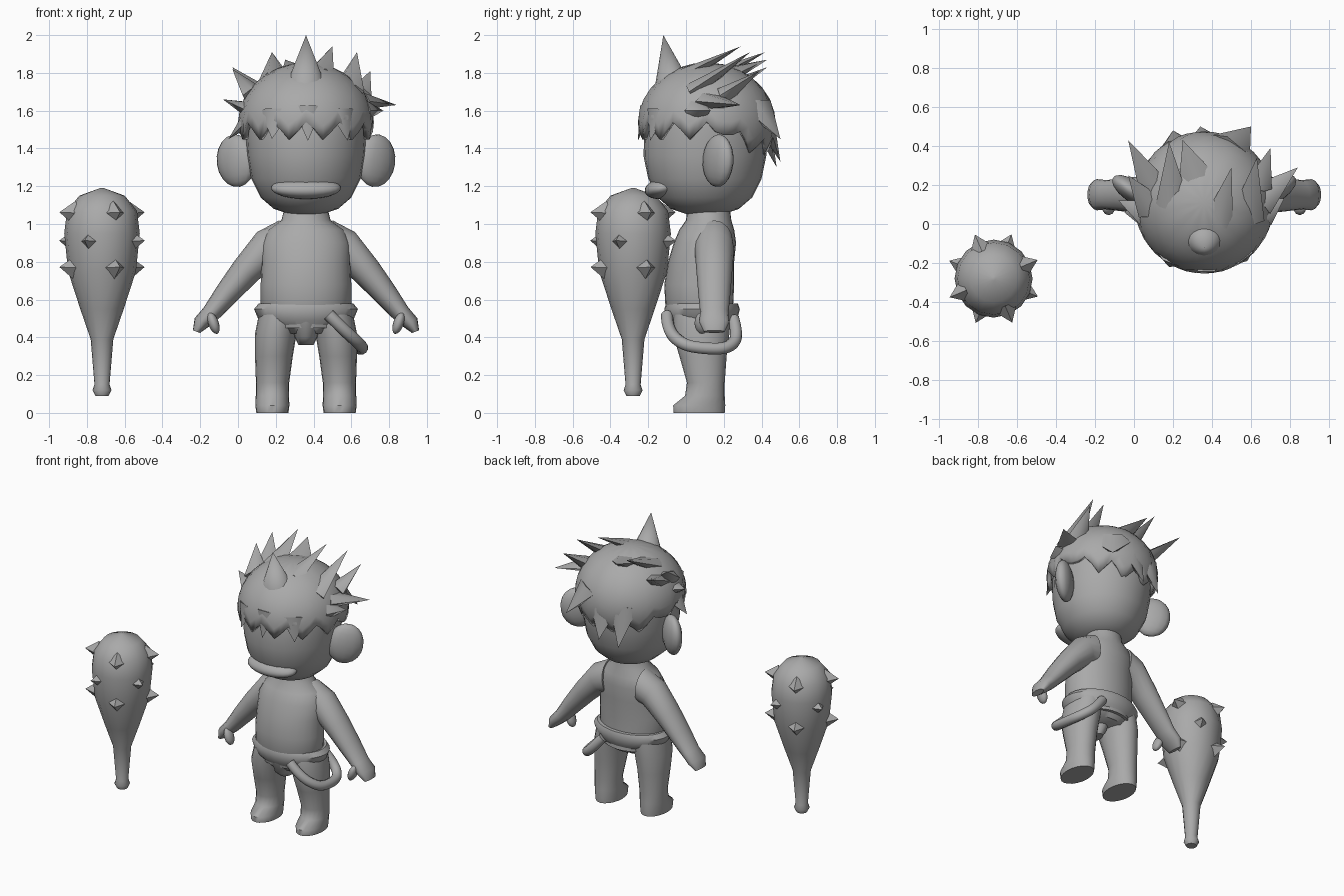
import bpy, bmesh, math
from mathutils import Vector, Matrix

if "Cube" in bpy.data.objects:
    bpy.data.objects.remove(bpy.data.objects["Cube"])

CX = 0.36  # figure centre line
grey = bpy.data.materials.new("plain grey")
grey.use_nodes = True
grey.diffuse_color = (0.4, 0.4, 0.4, 1)
grey.node_tree.nodes["Principled BSDF"].inputs["Base Color"].default_value = (0.4, 0.4, 0.4, 1)


def finish(name, bm, smooth=40):
    bmesh.ops.recalc_face_normals(bm, faces=bm.faces)
    me = bpy.data.meshes.new(name)
    bm.to_mesh(me)
    bm.free()
    me.materials.append(grey)
    ob = bpy.data.objects.new(name, me)
    bpy.context.collection.objects.link(ob)
    if smooth:
        bpy.ops.object.select_all(action='DESELECT')
        ob.select_set(True)
        bpy.context.view_layer.objects.active = ob
        bpy.ops.object.shade_smooth_by_angle(angle=math.radians(smooth))
    return ob


def loft(name, rings, sides=20, smooth=50):
    """Skin elliptical rings: (x, y, z, rx, ry, tilt about y in degrees)."""
    bm = bmesh.new()
    loops = []
    for x, y, z, rx, ry, tilt in rings:
        rot = Matrix.Rotation(math.radians(tilt), 3, 'Y')
        loops.append([bm.verts.new(Vector((x, y, z)) + rot @ Vector(
            (rx * math.cos(a), ry * math.sin(a), 0)))
            for a in (math.tau * i / sides for i in range(sides))])
    for low, up in zip(loops, loops[1:]):
        for i in range(sides):
            j = (i + 1) % sides
            bm.faces.new((low[i], low[j], up[j], up[i]))
    bm.faces.new(loops[0])
    bm.faces.new(loops[-1])
    return finish(name, bm, smooth)


def ball(name, centre, size, turn=(0, 0, 0), u=24, v=16):
    bm = bmesh.new()
    bmesh.ops.create_uvsphere(bm, u_segments=u, v_segments=v, radius=1)
    rot = Matrix.Identity(3)
    for axis, deg in zip("XYZ", turn):
        rot = Matrix.Rotation(math.radians(deg), 3, axis) @ rot
    for vert in bm.verts:
        vert.co = Vector(centre) + rot @ (vert.co * Vector(size))
    return finish(name, bm, 60)


def spike(name, base, tip, width, depth, sides=4, smooth=0):
    """Tapered point from base to tip, widest across the horizontal."""
    base, tip = Vector(base), Vector(tip)
    axis = (tip - base).normalized()
    side = axis.cross(Vector((0, 0, 1)))
    side = side.normalized() if side.length > 0.05 else Vector((1, 0, 0))
    up = side.cross(axis)
    bm = bmesh.new()
    ring = [bm.verts.new(base + side * width * math.cos(a) + up * depth * math.sin(a))
            for a in (math.tau * i / sides for i in range(sides))]
    point = bm.verts.new(tip)
    for i in range(sides):
        bm.faces.new((ring[i], ring[(i + 1) % sides], point))
    bm.faces.new(ring)
    return finish(name, bm, smooth)


# Club with rows of square studs
bx, by = -0.72, -0.28
loft("club", [(bx, by, z, r, r, 0) for z, r in (
    (0.09, 0.035), (0.12, 0.05), (0.15, 0.04), (0.39, 0.06), (0.55, 0.115), (0.75, 0.18),
    (0.95, 0.2), (1.07, 0.185), (1.15, 0.12), (1.19, 0.01))], 16)
for row, (z, start) in enumerate(((1.05, -67), (0.9, -112), (0.76, -67))):
    for k in range(4):
        a = math.radians(start + 90 * k)
        d = Vector((math.cos(a), math.sin(a), 0.05))
        p = Vector((bx, by, z))
        spike(f"club_stud_{row}_{k}", p + d * 0.155, p + d * 0.245, 0.065, 0.065)

# Head, mouth and horn
loft("head", [(CX, y, z, rx, ry, 0) for z, y, rx, ry in (
    (1.05, 0.1, 0.08, 0.09), (1.08, 0.1, 0.17, 0.18), (1.14, 0.1, 0.24, 0.25),
    (1.24, 0.1, 0.29, 0.3), (1.36, 0.1, 0.31, 0.325), (1.5, 0.11, 0.32, 0.33),
    (1.64, 0.12, 0.31, 0.31), (1.75, 0.12, 0.22, 0.22), (1.8, 0.12, 0.08, 0.08))], 28)
ball("mouth", (CX, -0.125, 1.19), (0.185, 0.095, 0.055), (12, 0, 0))
spike("horn", (CX, -0.07, 1.72), (CX, -0.12, 2.0), 0.11, 0.1, 16, 50)

# Hair cap with a jagged hem, lower at the back
bm = bmesh.new()
cols, rows = 48, 8
grid = []
for i in range(cols):
    a = math.tau * i / cols
    back = math.sin(a)
    hem = 1.49 - 0.1 * max(0, back) + (0.05, 0.01, -0.045, 0.0)[i % 4]
    if abs(back - 0.1) < 0.3:
        hem = max(hem, 1.47)
    line = []
    for j in range(rows):
        t = j / rows
        ang = math.asin(max(-1, (hem - 1.53) / 0.33)) * (1 - t) + math.pi / 2 * t
        r = math.cos(ang)
        line.append(bm.verts.new((CX + 0.36 * r * math.cos(a), 0.11 + 0.365 * r * back,
                                  1.53 + 0.325 * math.sin(ang))))
    grid.append(line)
crown = bm.verts.new((CX, 0.11, 1.855))
for i in range(cols):
    a, b = grid[i], grid[(i + 1) % cols]
    for j in range(rows - 1):
        bm.faces.new((a[j], b[j], b[j + 1], a[j + 1]))
    bm.faces.new((a[-1], b[-1], crown))
cap = finish("hair_cap", bm, 50)
shell = cap.modifiers.new("thickness", 'SOLIDIFY')
shell.thickness = 0.03

# Hair locks: base, tip, half width, half depth
locks = (
    ((0.12, 0.15, 1.68), (-0.03, 0.43, 1.83), 0.09, 0.05),
    ((0.2, 0.1, 1.76), (0.18, 0.42, 1.91), 0.09, 0.05),
    ((0.43, 0.0, 1.79), (0.5, 0.29, 1.94), 0.08, 0.04),
    ((0.58, 0.03, 1.7), (0.63, 0.34, 1.91), 0.09, 0.05),
    ((0.64, 0.2, 1.68), (0.7, 0.39, 1.81), 0.07, 0.05),
    ((0.64, 0.12, 1.65), (0.84, 0.29, 1.63), 0.09, 0.05),
    ((0.66, 0.06, 1.6), (0.77, 0.13, 1.6), 0.08, 0.06),
    ((0.09, 0.08, 1.68), (-0.03, 0.25, 1.82), 0.08, 0.05),
    ((0.08, 0.05, 1.6), (-0.08, 0.12, 1.66), 0.08, 0.05),
    ((0.06, 0.06, 1.56), (-0.05, 0.06, 1.45), 0.09, 0.05),
    ((0.33, 0.2, 1.78), (0.25, 0.43, 1.87), 0.11, 0.05),
    ((0.5, 0.38, 1.62), (0.6, 0.5, 1.45), 0.12, 0.06),
    ((0.36, 0.4, 1.58), (0.34, 0.5, 1.33), 0.12, 0.06),
    ((0.22, 0.39, 1.56), (0.2, 0.48, 1.3), 0.1, 0.05),
    ((0.37, -0.21, 1.62), (0.37, -0.255, 1.44), 0.08, 0.04),
    ((0.2, -0.17, 1.6), (0.18, -0.22, 1.45), 0.09, 0.04),
    ((0.55, -0.15, 1.6), (0.58, -0.19, 1.44), 0.09, 0.04))
for n, lock in enumerate(locks):
    spike(f"hair_lock_{n + 1}", *lock, sides=6, smooth=60)

# Torso and waist wrap
loft("torso", [(CX, y, z, rx, ry, 0) for z, y, rx, ry in (
    (0.45, 0.09, 0.2, 0.17), (0.58, 0.07, 0.24, 0.18), (0.68, 0.07, 0.24, 0.185),
    (0.8, 0.08, 0.235, 0.175), (0.9, 0.1, 0.235, 0.165), (0.97, 0.11, 0.2, 0.145),
    (1.02, 0.12, 0.13, 0.12), (1.1, 0.12, 0.11, 0.11))], 28)
loft("waist_wrap", [(CX, 0.085, z, rx, ry, 0) for z, rx, ry in (
    (0.42, 0.15, 0.13), (0.49, 0.25, 0.185), (0.55, 0.275, 0.2), (0.58, 0.25, 0.19))], 28)
loft("front_flap", [(CX, y, z, rx, ry, 0) for z, y, rx, ry in (
    (0.36, 0.04, 0.04, 0.06), (0.4, 0.03, 0.06, 0.1), (0.5, 0.03, 0.09, 0.13))], 16)

# Strap slung below the left hip
curve = bpy.data.curves.new("hip_strap", 'CURVE')
curve.dimensions = '3D'
curve.bevel_depth = 0.032
curve.use_fill_caps = True
path = curve.splines.new('NURBS')
points = ((0.48, -0.1, 0.52), (0.56, -0.1, 0.44), (0.65, -0.02, 0.36), (0.66, 0.1, 0.34),
          (0.64, 0.22, 0.34), (0.56, 0.28, 0.4), (0.48, 0.25, 0.5))
path.points.add(len(points) - 1)
for q, p in zip(path.points, points):
    q.co = (*p, 1)
path.use_endpoint_u = True
path.order_u = 3
strap = bpy.data.objects.new("hip_strap", curve)
bpy.context.collection.objects.link(strap)
curve.materials.append(grey)

# Paired limbs and ears; s is +1 on the left side
for s, label in ((1, "left"), (-1, "right")):
    loft(label + "_leg", [(CX + s * x, y, z, rx, ry, 0) for z, x, y, rx, ry in (
        (0, 0.178, 0.07, 0.085, 0.135), (0.04, 0.178, 0.07, 0.09, 0.138),
        (0.09, 0.178, 0.1, 0.088, 0.105), (0.16, 0.177, 0.105, 0.088, 0.1),
        (0.3, 0.17, 0.09, 0.1, 0.125), (0.42, 0.16, 0.08, 0.11, 0.15),
        (0.52, 0.14, 0.085, 0.11, 0.15))])
    loft(label + "_arm", [(CX + s * x, 0.15, z, rx, ry, s * tilt) for x, z, rx, ry, tilt in (
        (0.13, 0.9, 0.12, 0.1, 95), (0.21, 0.87, 0.1, 0.105, 120), (0.32, 0.75, 0.08, 0.095, 137),
        (0.42, 0.63, 0.065, 0.085, 140), (0.5, 0.53, 0.05, 0.075, 145),
        (0.55, 0.48, 0.045, 0.08, 152), (0.58, 0.43, 0.02, 0.055, 160))], 16)
    ball(label + "_thumb", (CX + s * 0.49, 0.085, 0.475), (0.028, 0.04, 0.06), (0, s * 20, 0), 12, 8)
    ball(label + "_ear", (CX + s * 0.37, 0.17, 1.335), (0.12, 0.055, 0.14), (0, s * 10, s * 35), 14, 10)
